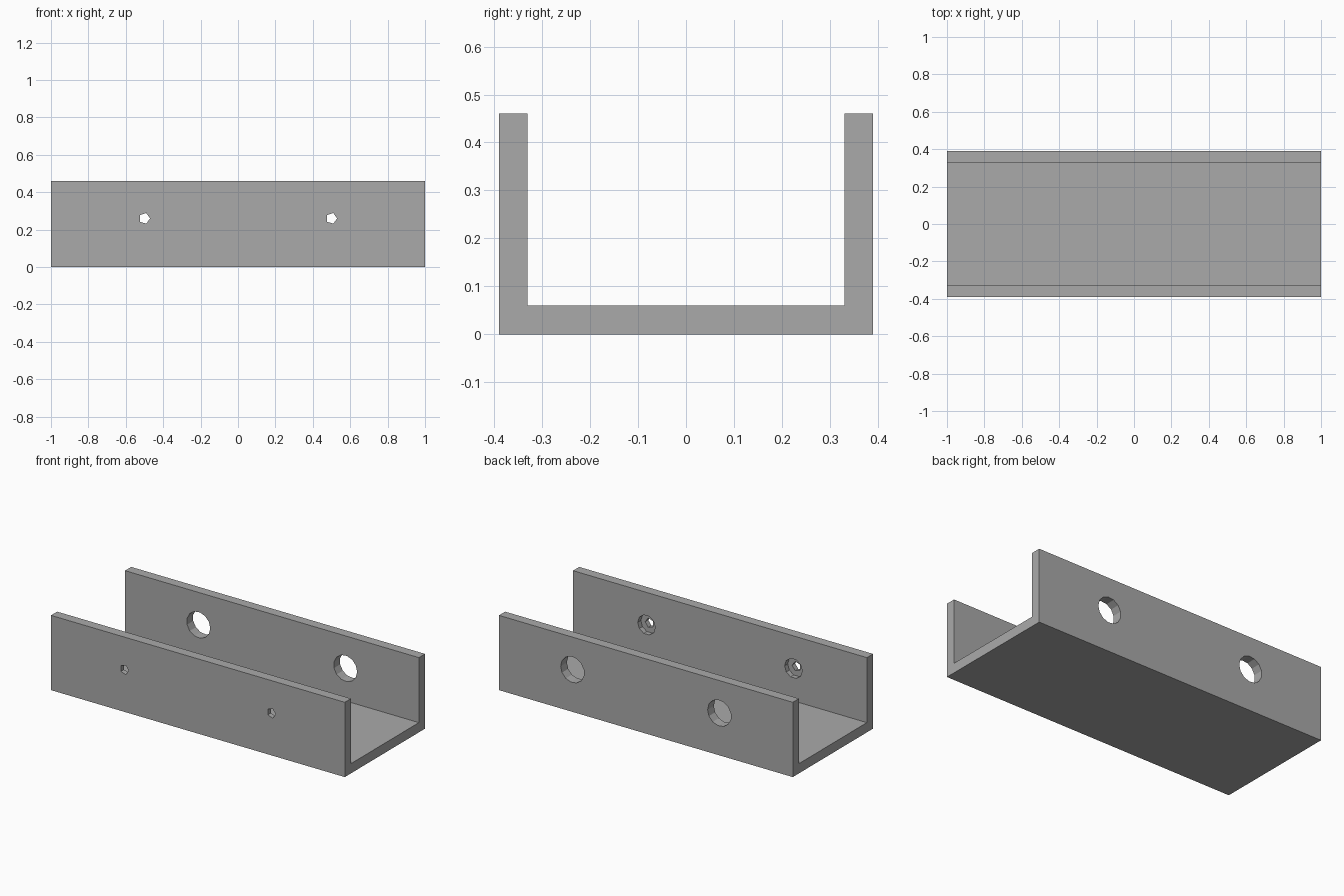
import bpy
import bmesh
from math import cos, sin, tau

if "Cube" in bpy.data.objects:
    bpy.data.objects.remove(bpy.data.objects["Cube"], do_unlink=True)

LENGTH, WIDTH, HEIGHT, WALL = 2.0, 0.78, 0.46, 0.06
HOLE_X, HOLE_Z = 0.5, 0.26
OUT, IN = WIDTH / 2, WIDTH / 2 - WALL

grey = bpy.data.materials.new("plain_grey")
grey.use_nodes = True
grey.diffuse_color = (0.4, 0.4, 0.4, 1)
grey.node_tree.nodes["Principled BSDF"].inputs["Base Color"].default_value = (0.4, 0.4, 0.4, 1)


def extrude_profile(name, points, offset):
    """Closed solid swept from a flat loop of points along offset."""
    bm = bmesh.new()
    face = bm.faces.new([bm.verts.new(p) for p in points])
    swept = bmesh.ops.extrude_face_region(bm, geom=[face], use_keep_orig=True)["geom"]
    bmesh.ops.translate(bm, vec=offset,
                        verts=[g for g in swept if isinstance(g, bmesh.types.BMVert)])
    bmesh.ops.recalc_face_normals(bm, faces=bm.faces)
    mesh = bpy.data.meshes.new(name)
    bm.to_mesh(mesh)
    bm.free()
    mesh.materials.append(grey)
    obj = bpy.data.objects.new(name, mesh)
    bpy.context.collection.objects.link(obj)
    return obj


def drill(name, x, radius, sides, y0, y1):
    """Cut a many-sided hole along y through the channel."""
    ring = [(x + radius * cos(tau * i / sides), y0, HOLE_Z + radius * sin(tau * i / sides))
            for i in range(sides)]
    cutter = extrude_profile(name, ring, (0, y1 - y0, 0))
    cutter.hide_render = True
    cut = channel.modifiers.new(name, "BOOLEAN")
    cut.operation = "DIFFERENCE"
    cut.solver = "EXACT"
    cut.object = cutter
    bpy.context.view_layer.objects.active = channel
    bpy.ops.object.modifier_apply(modifier=name)
    bpy.data.objects.remove(cutter, do_unlink=True)


# U-shaped channel
half = [(OUT, 0), (OUT, HEIGHT), (IN, HEIGHT), (IN, WALL)]
profile = half + [(-y, z) for y, z in reversed(half)]
channel = extrude_profile("channel", [(-LENGTH / 2, y, z) for y, z in profile], (LENGTH, 0, 0))

# Screw holes and head recesses in the front wall, access holes in the back wall
for side, x in (("right", -HOLE_X), ("left", HOLE_X)):
    drill("screw_hole_" + side, x, 0.03, 5, -OUT - 0.05, -IN + 0.05)
    drill("head_recess_" + side, x, 0.06, 10, -OUT + 0.03, -IN + 0.05)
    drill("access_hole_" + side, x, 0.08, 13, IN - 0.05, OUT + 0.05)
